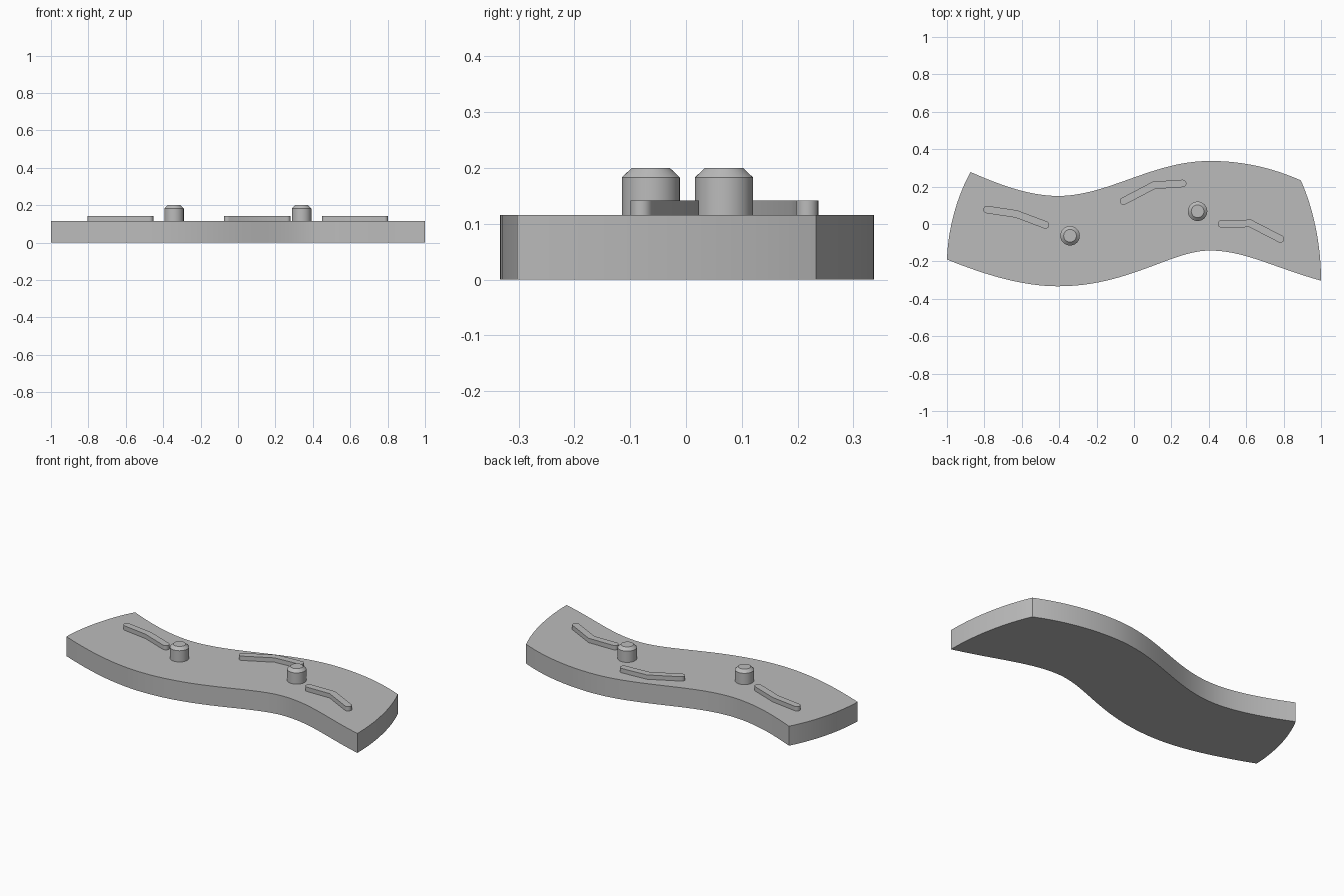
import bpy
import bmesh
import math
from mathutils import Vector
from mathutils.geometry import interpolate_bezier

if "Cube" in bpy.data.objects:
    bpy.data.objects.remove(bpy.data.objects["Cube"], do_unlink=True)

SLAB_TOP = 0.116
RIDGE_TOP = 0.142
PEG_TOP = 0.2

grey = bpy.data.materials.new("plain grey")
grey.use_nodes = True
colour = (0.5, 0.5, 0.5, 1)
grey.diffuse_color = colour
grey.node_tree.nodes["Principled BSDF"].inputs["Base Color"].default_value = colour


def finish(name, bm):
    bmesh.ops.recalc_face_normals(bm, faces=bm.faces)
    mesh = bpy.data.meshes.new(name)
    bm.to_mesh(mesh)
    bm.free()
    mesh.materials.append(grey)
    obj = bpy.data.objects.new(name, mesh)
    bpy.context.collection.objects.link(obj)
    bpy.ops.object.select_all(action='DESELECT')
    obj.select_set(True)
    bpy.context.view_layer.objects.active = obj
    bpy.ops.object.shade_smooth_by_angle(angle=math.radians(30))
    return obj


def prism(name, outline, bottom, top):
    """Extrude a closed plan outline between two heights."""
    bm = bmesh.new()
    base = bm.faces.new([bm.verts.new((p.x, p.y, bottom)) for p in outline])
    grown = bmesh.ops.extrude_face_region(bm, geom=[base], use_keep_orig=True)
    moved = [g for g in grown["geom"] if isinstance(g, bmesh.types.BMVert)]
    bmesh.ops.translate(bm, verts=moved, vec=(0, 0, top - bottom))
    return finish(name, bm)


def ridge(name, path, radius=0.02, steps=10):
    """Bent bar of constant width with round ends."""
    a, b, c = [Vector(p) for p in path]
    d1, d2 = (b - a).normalized(), (c - b).normalized()
    n1, n2 = Vector((-d1.y, d1.x)), Vector((-d2.y, d2.x))
    mitre = (n1 + n2) * radius / (1 + n1.dot(n2))

    def cap(centre, normal, outward):
        turns = [math.pi * i / steps for i in range(steps + 1)]
        return [centre + radius * (normal * math.cos(t) + outward * math.sin(t))
                for t in turns]

    outline = cap(a, n1, -d1) + [b - mitre] + cap(c, -n2, d2) + [b + mitre]
    return prism(name, outline, SLAB_TOP - 0.01, RIDGE_TOP)


def peg(name, x, y):
    """Round peg with a chamfered top."""
    profile = [(0.052, SLAB_TOP - 0.01), (0.052, 0.183), (0.034, PEG_TOP)]
    sides = 40
    bm = bmesh.new()
    rings = [[bm.verts.new((x + r * math.cos(math.tau * i / sides),
                            y + r * math.sin(math.tau * i / sides), z))
              for i in range(sides)] for r, z in profile]
    for low, high in zip(rings, rings[1:]):
        for i in range(sides):
            j = (i + 1) % sides
            bm.faces.new((low[i], low[j], high[j], high[i]))
    bm.faces.new(rings[0])
    bm.faces.new(rings[-1])
    return finish(name, bm)


# Wavy slab: each segment is start, two handles, end
segments = [
    [(-0.874, 0.278), (-0.72, 0.21), (-0.56, 0.15), (-0.405, 0.15)],
    [(-0.405, 0.15), (-0.14, 0.15), (0.1, 0.337), (0.405, 0.337)],
    [(0.405, 0.337), (0.57, 0.337), (0.73, 0.305), (0.892, 0.233)],
    [(0.892, 0.233), (0.96, 0.08), (1.0, -0.11), (1.0, -0.303)],
    [(1.0, -0.303), (0.74, -0.23), (0.59, -0.142), (0.405, -0.142)],
    [(0.405, -0.142), (0.2, -0.142), (-0.03, -0.333), (-0.405, -0.333)],
    [(-0.405, -0.333), (-0.6, -0.333), (-0.8, -0.27), (-1.0, -0.19)],
    [(-1.0, -0.19), (-0.995, -0.04), (-0.955, 0.13), (-0.874, 0.278)],
]
outline = []
for seg in segments:
    outline += interpolate_bezier(*[Vector(p) for p in seg], 25)[:-1]
prism("wavy_slab", outline, 0, SLAB_TOP)

# Raised bent bars
ridge("right_ridge", [(-0.786, 0.077), (-0.63, 0.054), (-0.473, -0.005)])
ridge("middle_ridge", [(-0.056, 0.122), (0.106, 0.207), (0.26, 0.217)])
ridge("left_ridge", [(0.468, 0.001), (0.622, 0.003), (0.783, -0.08)])

# Pegs
peg("right_peg", -0.342, -0.063)
peg("left_peg", 0.34, 0.068)
